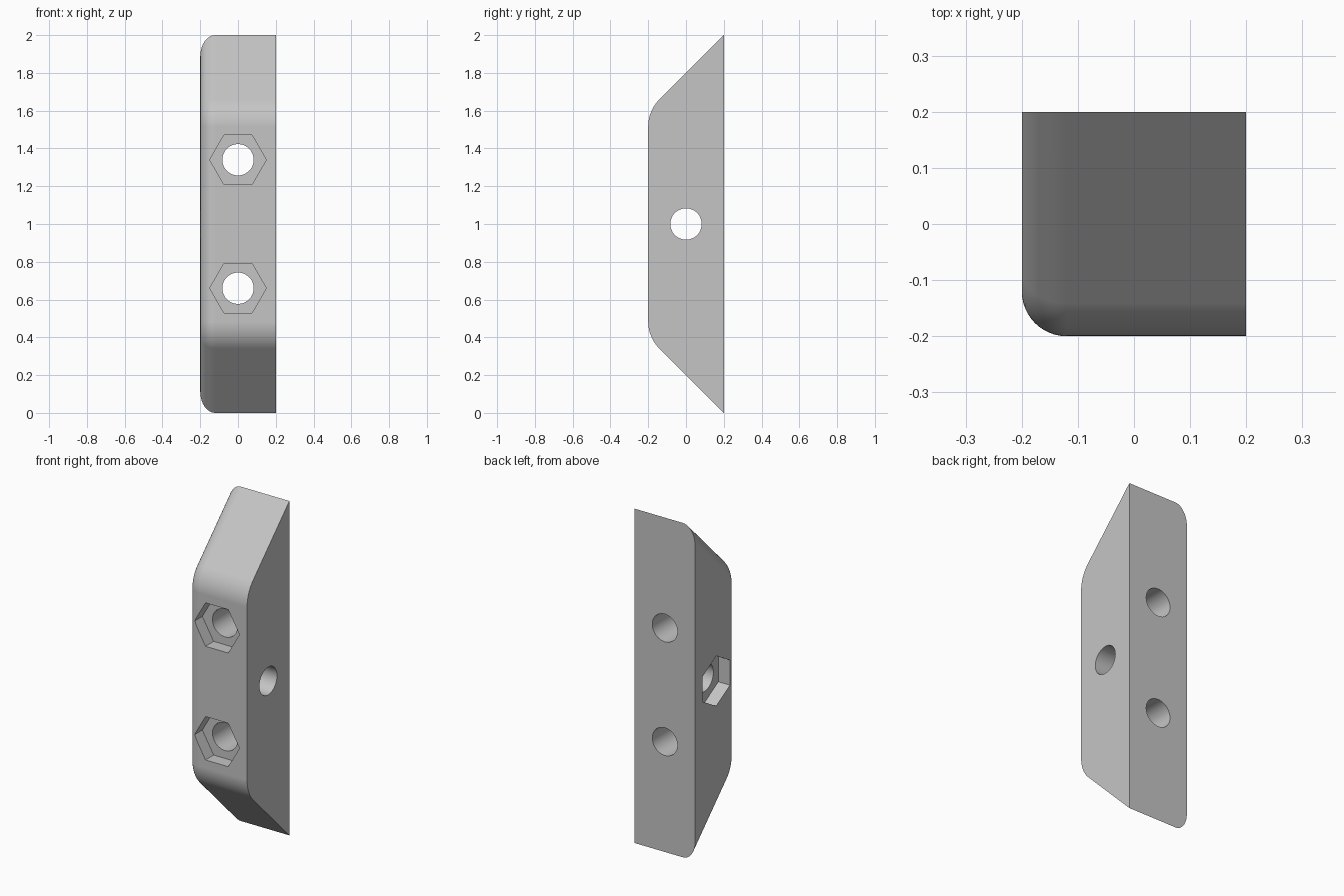
import bpy, bmesh
from math import pi, sin, cos, sqrt
from mathutils import Vector

if "Cube" in bpy.data.objects:
    bpy.data.objects.remove(bpy.data.objects["Cube"], do_unlink=True)

HALF = 0.2         # half width and depth
BEND = 0.2         # radius between front and slopes
EDGE = 0.08        # rounding of the right-hand edge
BOLT = 0.083       # bolt hole radius
NUT = 0.15         # nut pocket corner radius
POCKET = 0.077     # nut pocket depth
STEPS = 12

X, Y, Z = Vector((1, 0, 0)), Vector((0, 1, 0)), Vector((0, 0, 1))

grey = bpy.data.materials.new("light grey")
grey.use_nodes = True
colour = (0.56, 0.56, 0.56, 1)
grey.diffuse_color = colour
grey.node_tree.nodes["Principled BSDF"].inputs["Base Color"].default_value = colour


def loft(name, rings):
    """Closed solid through rings of equal point count."""
    bm = bmesh.new()
    loops = [[bm.verts.new(p) for p in ring] for ring in rings]
    count = len(loops[0])
    for a, b in zip(loops, loops[1:]):
        for i in range(count):
            j = (i + 1) % count
            bm.faces.new((a[i], a[j], b[j], b[i]))
    bm.faces.new(loops[0])
    bm.faces.new(loops[-1])
    bmesh.ops.recalc_face_normals(bm, faces=bm.faces)
    mesh = bpy.data.meshes.new(name)
    bm.to_mesh(mesh)
    bm.free()
    mesh.materials.append(grey)
    obj = bpy.data.objects.new(name, mesh)
    bpy.context.collection.objects.link(obj)
    return obj


def section(x, inset):
    """Trapezoid outline with rounded front corners, shrunk by inset."""
    centre_z = 1.8 - BEND * sqrt(2)
    upper = [(HALF, 2 - inset * sqrt(2))]
    for i in range(STEPS + 1):
        t = pi * (0.75 + 0.25 * i / STEPS)
        r = BEND - inset
        upper.append((BEND - HALF + r * cos(t), centre_z + r * sin(t)))
    lower = [(y, 2 - z) for y, z in reversed(upper)]
    return [(x, y, z) for y, z in upper + lower]


# Body: rounded along its right-hand front edges, square on the left
rings = [section(HALF, 0)]
for i in range(STEPS + 1):
    t = pi / 2 * i / STEPS
    rings.append(section(EDGE - HALF - EDGE * sin(t), EDGE * (1 - cos(t))))
body = loft("bracket_block", rings)
bpy.context.view_layer.objects.active = body
body.select_set(True)


def cut(centre, axis, u, v, radius, sides, start, end):
    """Cut a straight prism along axis out of the body."""
    rings = [[centre + axis * s + radius * (u * cos(2 * pi * i / sides) + v * sin(2 * pi * i / sides))
              for i in range(sides)] for s in (start, end)]
    cutter = loft("cutter", rings)
    cutter.hide_render = True
    mod = body.modifiers.new("cut", "BOOLEAN")
    mod.operation = "DIFFERENCE"
    mod.solver = "EXACT"
    mod.object = cutter
    bpy.ops.object.modifier_apply(modifier=mod.name)
    bpy.data.objects.remove(cutter, do_unlink=True)


def bolt_hole(z, axis, u, v):
    """Through hole with a hexagonal nut pocket; u points at a hexagon corner."""
    centre = Vector((0, 0, z))
    cut(centre, axis, u, v, NUT, 6, -0.3, POCKET - HALF)
    cut(centre, axis, u, v, BOLT, 48, -0.35, 0.35)


# Two holes front to back, one from side to side
bolt_hole(1.34, Y, X, Z)
bolt_hole(0.66, Y, X, Z)
bolt_hole(1.0, X, Z, Y)

# Smooth the rounded areas, keep the creases
bpy.ops.object.shade_smooth_by_angle(angle=pi / 6)
weighted = body.modifiers.new("weighted_normals", "WEIGHTED_NORMAL")
weighted.keep_sharp = True
